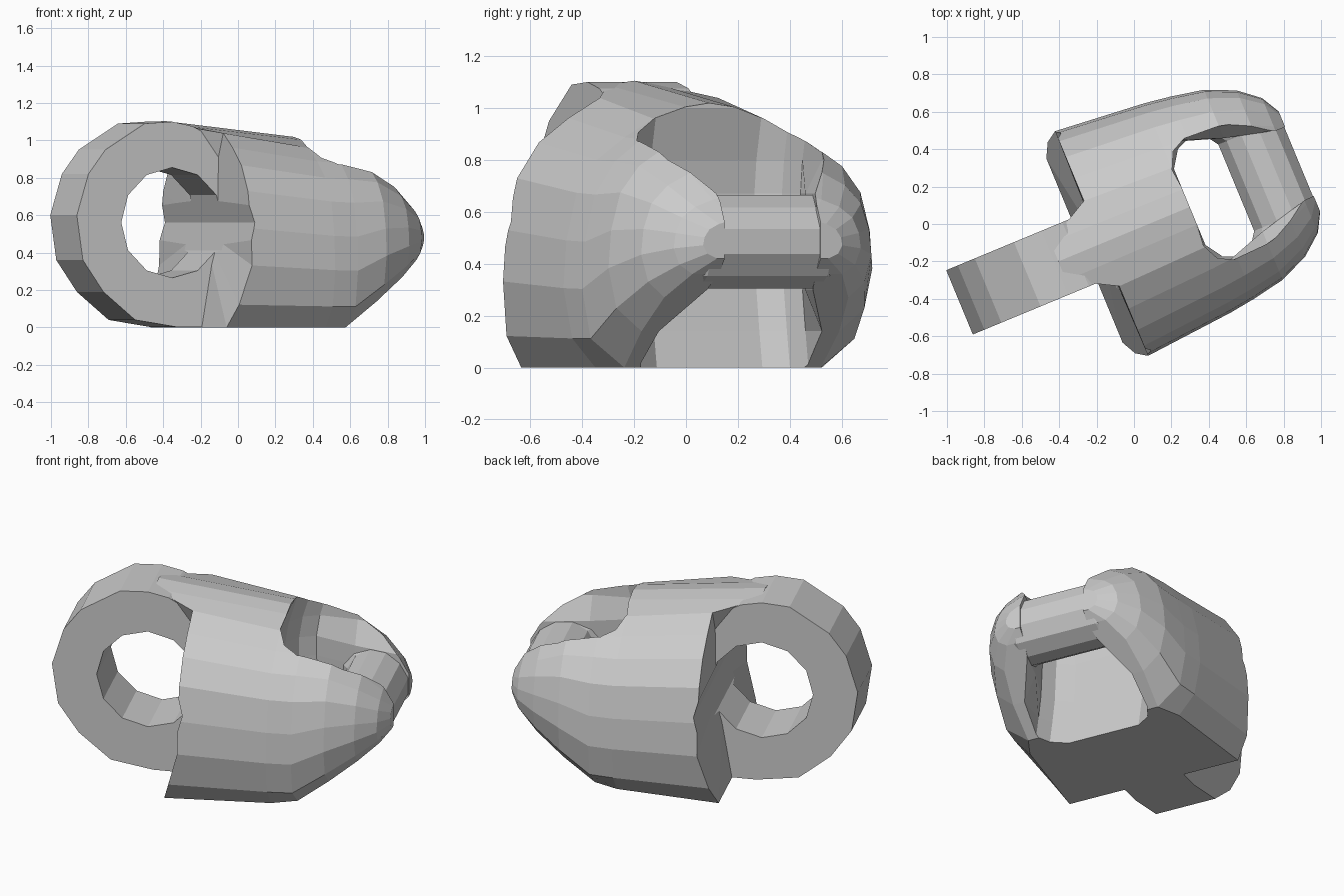
import bpy, bmesh
from math import cos, sin, pi, radians
from mathutils import Matrix

if "Cube" in bpy.data.objects:
    bpy.data.objects.remove(bpy.data.objects["Cube"])

VC = -0.03                                   # centre line across the width
TURN = Matrix.Rotation(radians(22.5), 4, 'Z')  # whole part is turned about z


def loft(name, rings, front_centre=None):
    """Skin closed rings of points, capping both ends."""
    bm = bmesh.new()
    rows = [[bm.verts.new(p) for p in r] for r in rings]
    n = len(rows[0])
    for a, b in zip(rows, rows[1:]):
        for i in range(n):
            j = (i + 1) % n
            bm.faces.new((a[i], a[j], b[j], b[i]))
    if front_centre:
        c = bm.verts.new(front_centre)
        for i in range(n):
            bm.faces.new((c, rows[0][(i + 1) % n], rows[0][i]))
    else:
        bm.faces.new(rows[0])
    bm.faces.new(rows[-1])
    bmesh.ops.recalc_face_normals(bm, faces=bm.faces)
    me = bpy.data.meshes.new(name)
    bm.to_mesh(me)
    bm.free()
    ob = bpy.data.objects.new(name, me)
    bpy.context.collection.objects.link(ob)
    return ob


def combine(ob, other, op):
    m = ob.modifiers.new(op, 'BOOLEAN')
    m.operation, m.object, m.solver = op, other, 'EXACT'
    bpy.context.view_layer.objects.active = ob
    bpy.ops.object.modifier_apply(modifier=m.name)
    bpy.data.objects.remove(other)


def circle(n, r, cu, cz, v, phase=0.0):
    return [(cu + r * cos(2 * pi * (i + phase) / n), v,
             cz + r * sin(2 * pi * (i + phase) / n)) for i in range(n)]


# Body: flat-bottomed dome section, tapering to a blunt nose
upper = [(.94, .11), (1, .3), (.98, .48), (.91, .66), (.77, .785),
         (.58, .87), (.38, .94), (.17, .985)]
stations = [(-.2, .65, 0, 1.105, .82), (.3, .605, 0, 1.02, .78),
            (.44, .585, 0, 1.01, .7), (.62, .55, .14, .95, .75),
            (.78, .48, .27, .82, .8), (.89, .39, .36, .69, .8),
            (.945, .29, .42, .59, .8)]
rings = []
for k, (u, w, lo, hi, corner) in enumerate(stations):
    half = [(corner, 0)] + upper
    ring = []
    for v, z in half + [(0, 1)] + [(-a, b) for a, b in reversed(half)]:
        zz, du = lo + z * (hi - lo), 0
        if k == 0:                            # foot juts forward, crown meets eye
            du = -.33 * max(0, .3 - zz) - (.25 if zz > 1.06 else 0)
        ring.append((u + du, VC + v * w, zz))
    rings.append(ring)
body = loft("connector_body", rings, (-.21, VC, .52))

# Slot cut down through the rear: hollowed inner wall, pinched at the bar
side = [(1.5, .27), (.9, .27), (.62, .34), (.46, .35), (.37, .31), (.31, .22)]
levels = [(-.3, 0, 0), (0, 0, 0), (.14, .03, 0), (.3, .06, .07), (.55, .08, .07),
          (.67, .08, .07), (.8, .06, 0), (1.0, 0, 0), (1.4, 0, 0)]
rings = []
for z, d, pinch in levels:
    right = [(u, v - pinch) if u > .5 else (u - d, v) for u, v in side]
    rings.append([(u, VC + v, z) for u, v in right]
                 + [(u, VC - v, z) for u, v in reversed(right)])
combine(body, loft("slot_cutter", rings), 'DIFFERENCE')

# Cross bar with ends bending into the arms
path = [(-.42, .61, .19), (-.35, .69, .186), (-.25, .76, .187),
        (.25, .76, .187), (.35, .69, .186), (.42, .61, .19)]
bar = loft("cross_bar", [circle(12, r, u, .485, VC + v, .5) for v, u, r in path])
combine(body, bar, 'UNION')

# Upright eye: rounded plate running into the body
plate = [(-.35, 1.075), (-.47, 1.1), (-.63, 1.09), (-.857, .95), (-.955, .82),
         (-1.022, .6), (-.987, .36), (-.868, .19), (-.684, .04), (-.44, .002),
         (-.12, .002), (-.12, .95), (-.25, 1.02)]
eye = loft("eye_plate", [[(u, VC + s * .186, z) for u, z in plate] for s in (-1, 1)])
combine(body, eye, 'UNION')
hole = loft("eye_cutter", [circle(12, .295, -.47, .56, v) for v in (-1, 1)])
combine(body, hole, 'DIFFERENCE')

# Turn into place with flat facets
body.data.transform(TURN)
for p in body.data.polygons:
    p.use_smooth = False
